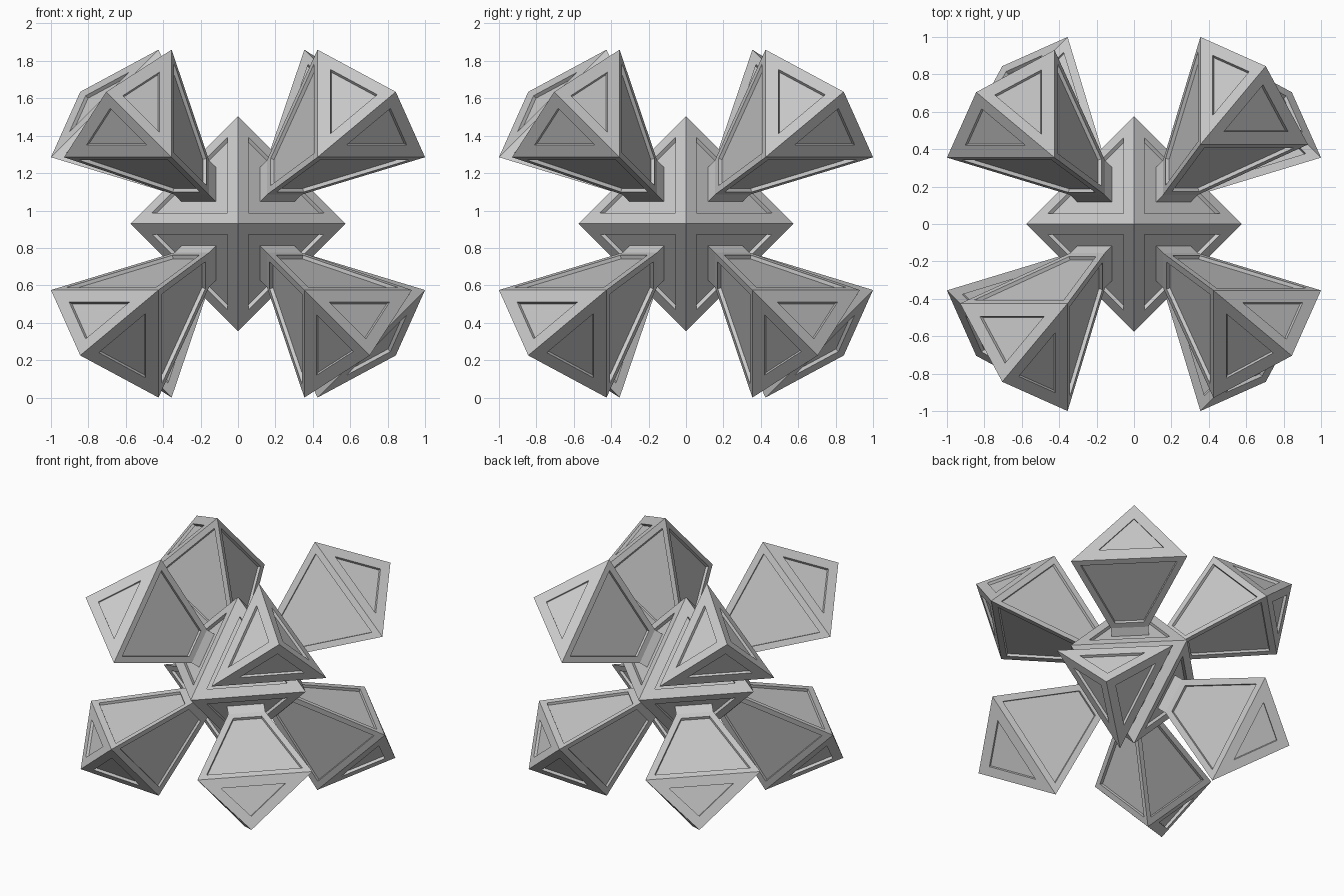
import bpy, bmesh
from mathutils import Vector
from itertools import product

if "Cube" in bpy.data.objects:
    bpy.data.objects.remove(bpy.data.objects["Cube"])

H = 0.575                       # octahedron radius
CENTRE = Vector((0, 0, 0.93))


def recess(bm, faces, margin, depth):
    """Sink a straight-walled panel into each face."""
    bmesh.ops.inset_individual(bm, faces=faces, thickness=margin, depth=0, use_even_offset=True)
    bmesh.ops.inset_individual(bm, faces=faces, thickness=0.001, depth=-depth, use_even_offset=True)


def finish(bm, name):
    me = bpy.data.meshes.new(name)
    bm.to_mesh(me)
    bm.free()
    ob = bpy.data.objects.new(name, me)
    ob.location = CENTRE
    bpy.context.collection.objects.link(ob)


# Central octahedron with eight sunken triangular panels
bm = bmesh.new()
axis = {(i, s): bm.verts.new([s * H if k == i else 0 for k in range(3)])
        for i in range(3) for s in (1, -1)}
for signs in product((1, -1), repeat=3):
    bm.faces.new([axis[i, signs[i]] for i in range(3)])
bmesh.ops.recalc_face_normals(bm, faces=bm.faces)
bm.normal_update()
recess(bm, bm.faces[:], 0.07, 0.023)
finish(bm, "core")


def crystal_arm(signs, name):
    bm = bmesh.new()
    # Outer end leans towards y or x, alternating around the body
    b = Vector((0.355, 0.425, 0.355) if signs[0] * signs[1] * signs[2] > 0
               else (0.425, 0.355, 0.355))
    flip = lambda v: [c * s for c, s in zip(v, signs)]

    def ring(origin, size):
        return [bm.verts.new(flip(origin + Vector([size * (k == i) for k in range(3)])))
                for i in range(3)]

    base = ring(Vector((0.118,) * 3), 0.185)
    neck = ring(Vector((0.155,) * 3), 0.185)
    outer = ring(b, H)
    tip = bm.verts.new(flip(b * 1.985))
    sides, caps = [], []
    bm.faces.new(base)
    for i in range(3):
        j = (i + 1) % 3
        bm.faces.new((base[i], base[j], neck[j], neck[i]))
        sides.append(bm.faces.new((neck[i], neck[j], outer[j], outer[i])))
        caps.append(bm.faces.new((outer[i], outer[j], tip)))
    bmesh.ops.recalc_face_normals(bm, faces=bm.faces)
    bm.normal_update()
    # Sunken panels on the tapered sides and the pointed end
    recess(bm, sides, 0.045, 0.02)
    recess(bm, caps, 0.07, 0.02)
    finish(bm, name)


# Eight arms, one per octahedron face
for s in product((1, -1), repeat=3):
    crystal_arm(s, "arm_%s_%s_%s" % ("right" if s[0] > 0 else "left",
                                     "back" if s[1] > 0 else "front",
                                     "upper" if s[2] > 0 else "lower"))
